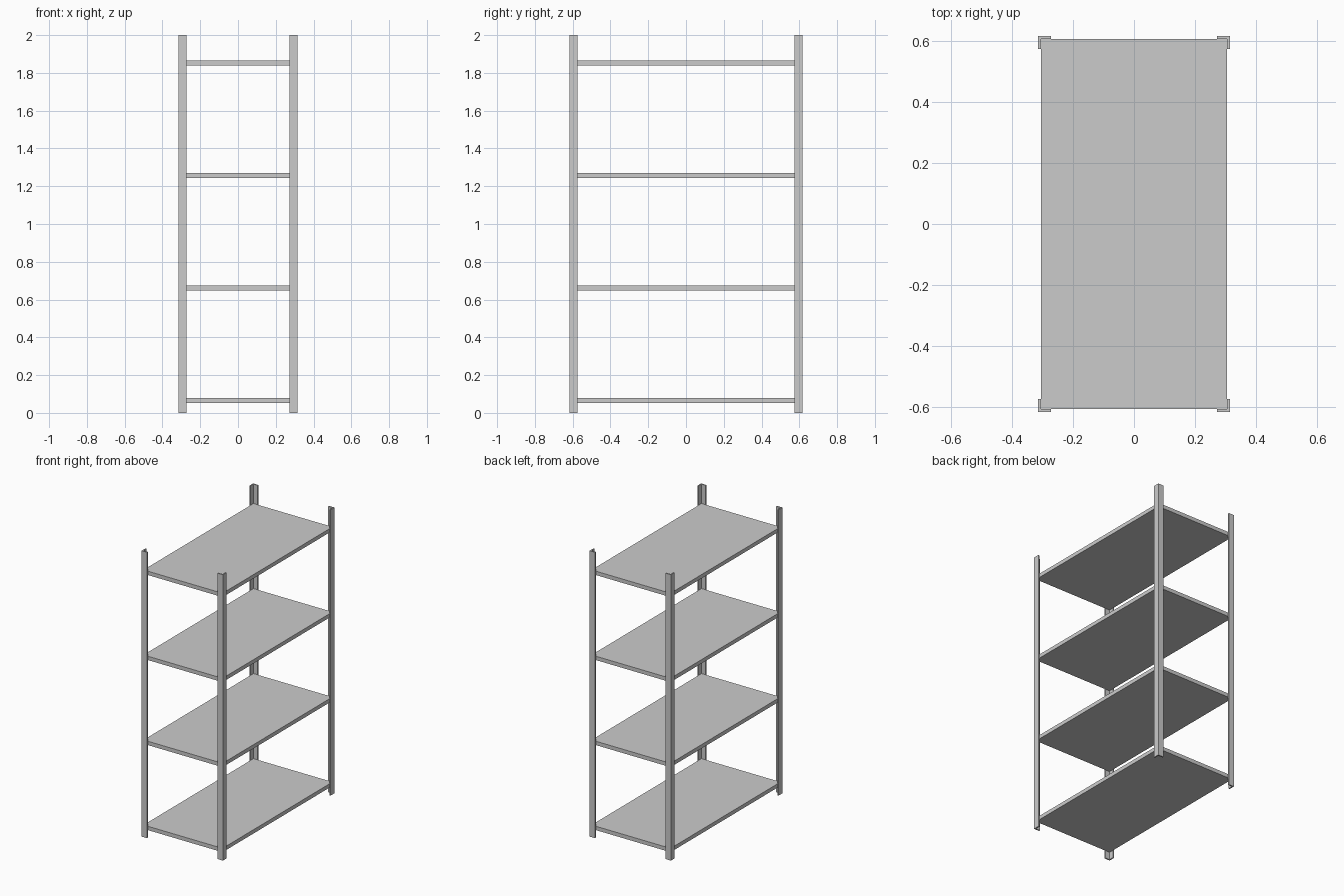
import bpy, bmesh

if "Cube" in bpy.data.objects:
    bpy.data.objects.remove(bpy.data.objects["Cube"])

HX, HY, H = 0.315, 0.617, 2.0   # outer half sizes and height
T, W = 0.009, 0.042             # post sheet thickness and flange width


def prism(name, pts, z0, z1):
    """Extrude a flat outline from z0 up to z1."""
    bm = bmesh.new()
    face = bm.faces.new([bm.verts.new((x, y, z0)) for x, y in pts])
    top = bmesh.ops.extrude_face_region(bm, geom=[face])["geom"]
    verts = [g for g in top if isinstance(g, bmesh.types.BMVert)]
    bmesh.ops.translate(bm, verts=verts, vec=(0, 0, z1 - z0))
    bmesh.ops.recalc_face_normals(bm, faces=bm.faces)
    me = bpy.data.meshes.new(name)
    bm.to_mesh(me)
    bm.free()
    ob = bpy.data.objects.new(name, me)
    bpy.context.collection.objects.link(ob)
    return ob


# Angle-iron corner posts, open side facing inwards
angle = [(HX, HY), (HX - W, HY), (HX - W, HY - T),
         (HX - T, HY - T), (HX - T, HY - W), (HX, HY - W)]
for sy, end in ((-1, "front"), (1, "back")):
    for sx, side in ((-1, "left"), (1, "right")):
        prism(f"{end}_{side}_post", [(sx * x, sy * y) for x, y in angle], 0, H)

# Four evenly spaced shelf boards fitted inside the posts
sx, sy = HX - T, HY - T
for i in range(4):
    z = 0.053 + i * 0.595
    prism(f"shelf_{i + 1}", [(-sx, -sy), (sx, -sy), (sx, sy), (-sx, sy)], z, z + 0.027)
